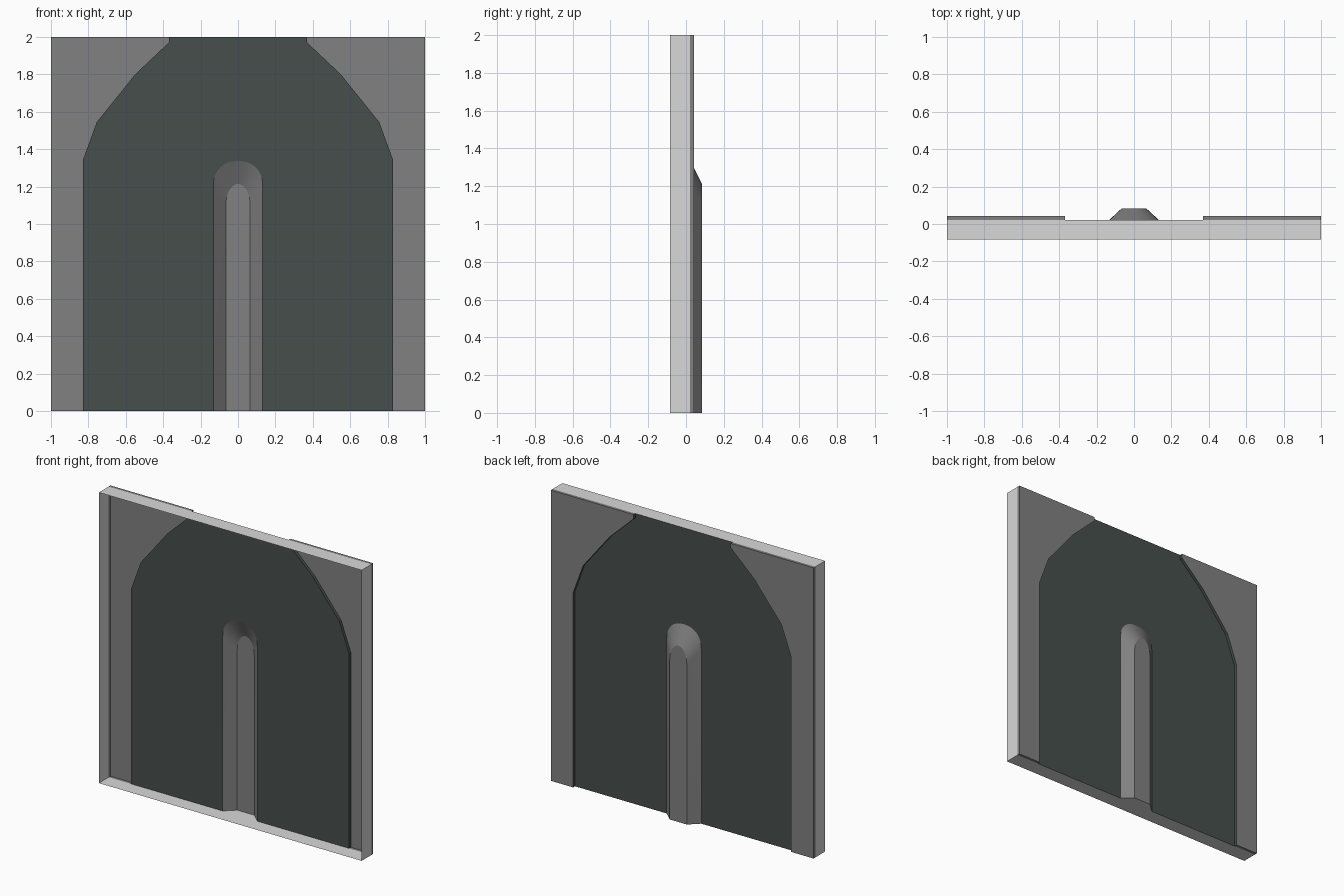
import bpy, bmesh, math
from mathutils import Vector

if "Cube" in bpy.data.objects:
    bpy.data.objects.remove(bpy.data.objects["Cube"])

# Depth levels: open front rim, main panel, raised side plates, ridge crest
FRONT, PANEL, PLATE, CREST = -0.084, 0.022, 0.042, 0.084


def material(name, rgb):
    m = bpy.data.materials.new(name)
    m.diffuse_color = (*rgb, 1)
    m.use_nodes = True
    m.node_tree.nodes["Principled BSDF"].inputs["Base Color"].default_value = m.diffuse_color
    return m


light = material("light grey", (0.69, 0.69, 0.69))
grey = material("mid grey", (0.22, 0.22, 0.22))
green = material("dark green", (0.061, 0.078, 0.070))


def sheet(name, polys, mat, facing, smooth=False):
    """Thin sheet from right-half polygons, mirrored in x, turned to the facing rule."""
    bm = bmesh.new()
    for poly in polys:
        for s in (1, -1):
            bm.faces.new([bm.verts.new((s * x, y, z)) for x, y, z in poly])
    bmesh.ops.remove_doubles(bm, verts=bm.verts[:], dist=1e-5)
    bm.normal_update()
    for f in bm.faces:
        if f.normal.dot(facing(f.calc_center_median())) < 0:
            f.normal_flip()
    me = bpy.data.meshes.new(name)
    bm.to_mesh(me)
    bm.free()
    me.materials.append(mat)
    ob = bpy.data.objects.new(name, me)
    bpy.context.collection.objects.link(ob)
    if smooth:
        bpy.ops.object.select_all(action='DESELECT')
        ob.select_set(True)
        bpy.context.view_layer.objects.active = ob
        bpy.ops.object.shade_smooth_by_angle(angle=math.radians(30))
    return ob


def at(profile, y):
    return [(x, y, z) for x, z in profile]


def strip(profile, y0, y1):
    """Quads joining a profile at two depths."""
    a, b = at(profile, y0), at(profile, y1)
    return [[a[i], a[i + 1], b[i + 1], b[i]] for i in range(len(a) - 1)]


def arch(half, spring, top, power, n=8):
    """Right half of a round-topped outline, from the floor to the crown."""
    pts = [(half, 0)]
    for i in range(n + 1):
        t = math.pi / 2 * i / n
        pts.append((half * max(math.cos(t), 0) ** (2 / power) if i < n else 0,
                    spring + (top - spring) * math.sin(t) ** (2 / power)))
    return pts


def back(c):
    return Vector((0, 1, 0))


def outward(c):
    return Vector((c.x, 0, c.z - 1))


def inward(c):
    return -outward(c)


edge = [(0.83, 0), (0.83, 1.34), (0.755, 1.545), (0.55, 1.80), (0.37, 1.97), (0.37, 2)]
foot = arch(0.132, 1.20, 1.337, 2.25)
crest = arch(0.065, 1.10, 1.214, 2.0)

# Main panel with the ridge opening, and its steps up to the side plates
sheet("main_panel", [at(edge + [(0, 2)] + foot[::-1], PANEL)], green, back)
sheet("panel_steps", strip(edge, PANEL, PLATE), green, inward)

# Side plates and their thin outer edges
sheet("side_plates", [at(edge + [(1, 2), (1, 0)], PLATE)], grey, back)
sheet("plate_edges", strip([(0.83, 0), (1, 0), (1, 2), (0.37, 2)], PANEL, PLATE), grey, outward)

# Hollow ridge: sloping flanks and flat crest
a, b = at(foot, PANEL), at(crest, CREST)
flanks = [[a[i], a[i + 1], b[i + 1], b[i]] for i in range(len(a) - 1)]
sheet("ridge_flanks", flanks, grey, back, smooth=True)
sheet("ridge_crest", [b + [(0, CREST, 0)]], grey, back)

# Frame walls around the open front, and the cap under the ridge
sheet("frame_walls", strip([(0, 0), (1, 0), (1, 2), (0, 2)], FRONT, PANEL), light, outward)
sheet("ridge_end_cap", [[(0, PANEL, 0), (0.132, PANEL, 0), (0.065, CREST, 0), (0, CREST, 0)]],
      light, outward)
